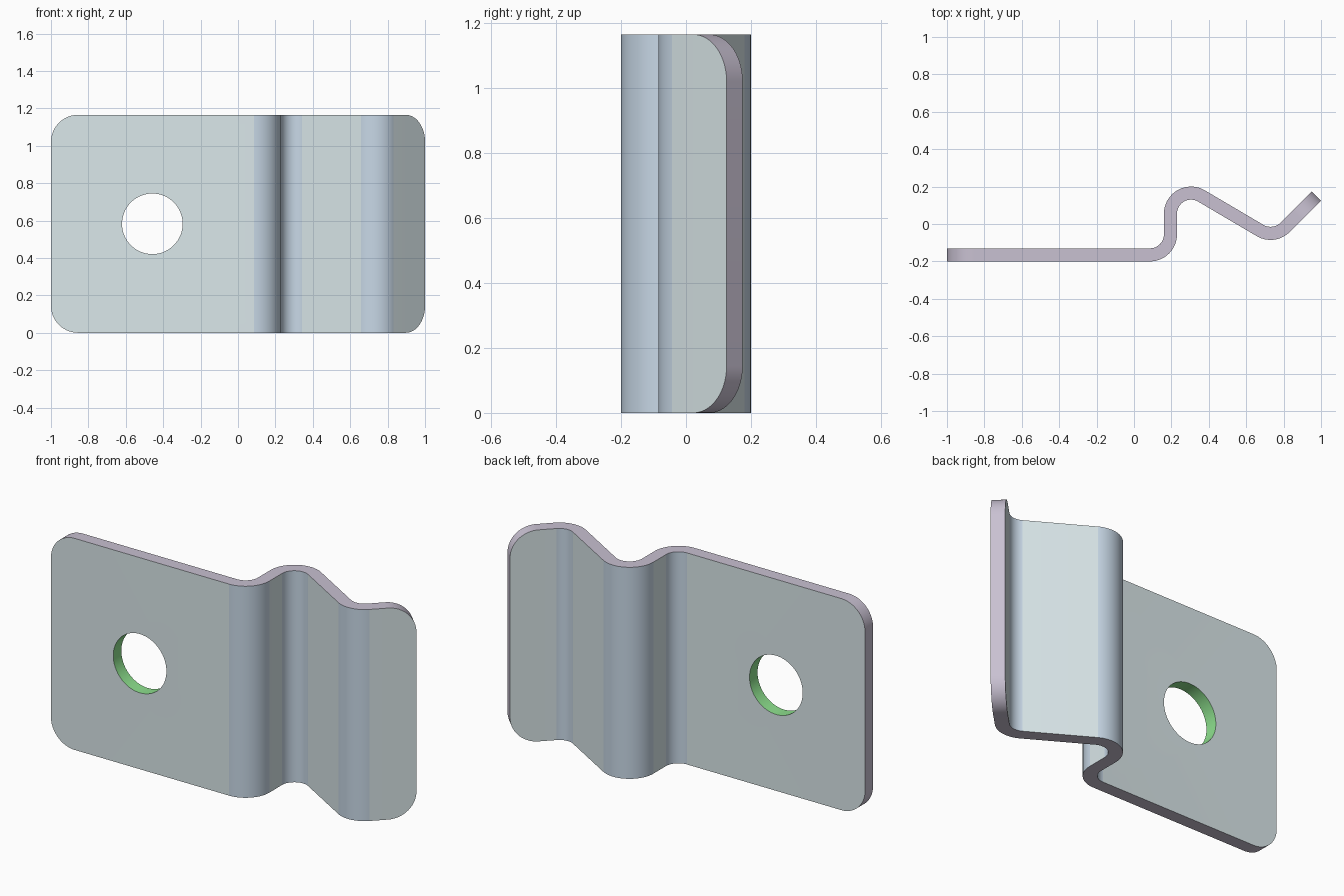
import bpy, bmesh
from math import sin, cos, pi, radians

if "Cube" in bpy.data.objects:
    bpy.data.objects.remove(bpy.data.objects["Cube"])

H, T, R = 1.165, 0.07, 0.145      # height, sheet thickness, corner radius
BEND = 0.11                       # bend radius on the sheet's centreline
SEG = 24


def material(name, rgb):
    m = bpy.data.materials.new(name)
    m.diffuse_color = (*rgb, 1)
    m.use_nodes = True
    m.node_tree.nodes["Principled BSDF"].inputs["Base Color"].default_value = m.diffuse_color
    return m


mats = [material("flat_face", (0.71, 0.81, 0.83)),
        material("bend_face", (0.58, 0.69, 0.80)),
        material("cut_edge", (0.58, 0.53, 0.64)),
        material("hole_wall", (0.27, 0.75, 0.27))]

# Stations along the centreline: x, y, heading, z inset, material of next strip
stations = []


def bend(cx, cy, start, end):
    side = 1 if end > start else -1
    for i in range(SEG + 1):
        a = start + (end - start) * i / SEG
        stations.append((cx + side * BEND * sin(a), cy - side * BEND * cos(a),
                         a, 0, 1 if i < SEG else 0))


# Left rounded end
for i in range(SEG + 1):
    a = pi / 2 * i / SEG
    stations.append((-1 + R * (1 - cos(a)), -0.165, 0, R * (1 - sin(a)), 0))
# Three bends
down, up = radians(-30), radians(45)
bend(0.085, -0.055, 0, pi / 2)
bend(0.305, 0.055, pi / 2, down)
bend(0.73, 0.06, down, up)
# Right rounded end
x0, y0 = stations[-1][:2]
for i in range(SEG + 1):
    a = pi / 2 * i / SEG
    d = 0.237 - R + R * sin(a)
    stations.append((x0 + d * cos(up), y0 + d * sin(up), up, R * (1 - cos(a)), 0))

# Loft a rectangular section through all stations
bm = bmesh.new()
rings = []
for x, y, a, inset, _ in stations:
    nx, ny = -sin(a) * T / 2, cos(a) * T / 2
    rings.append([bm.verts.new((x + s * nx, y + s * ny, z))
                  for s, z in ((-1, inset), (1, inset), (1, H - inset), (-1, H - inset))])
for p, q, st in zip(rings, rings[1:], stations):
    for k in range(4):
        j = (k + 1) % 4
        f = bm.faces.new((p[k], p[j], q[j], q[k]))
        f.material_index = 2 if k % 2 == 0 else st[4]
for ring in (rings[0], rings[-1]):
    bm.faces.new(ring).material_index = 2
bmesh.ops.recalc_face_normals(bm, faces=bm.faces)
mesh = bpy.data.meshes.new("bent_clip")
bm.to_mesh(mesh)
bm.free()
for m in mats:
    mesh.materials.append(m)
clip = bpy.data.objects.new("bent_clip", mesh)
bpy.context.collection.objects.link(clip)

# Round mounting hole
bpy.ops.mesh.primitive_cylinder_add(vertices=96, radius=0.162, depth=0.3,
                                    location=(-0.458, -0.165, H / 2),
                                    rotation=(pi / 2, 0, 0))
cutter = bpy.context.object
cutter.name = "hole_cutter"
cutter.hide_render = True
cutter.data.materials.append(mats[3])
mod = clip.modifiers.new("hole", 'BOOLEAN')
mod.object = cutter
mod.operation = 'DIFFERENCE'
mod.solver = 'EXACT'
mod.material_mode = 'TRANSFER'

bpy.ops.object.select_all(action='DESELECT')
clip.select_set(True)
bpy.context.view_layer.objects.active = clip
bpy.ops.object.modifier_apply(modifier="hole")
bpy.data.objects.remove(cutter)
bpy.ops.object.shade_smooth_by_angle(angle=radians(30))
